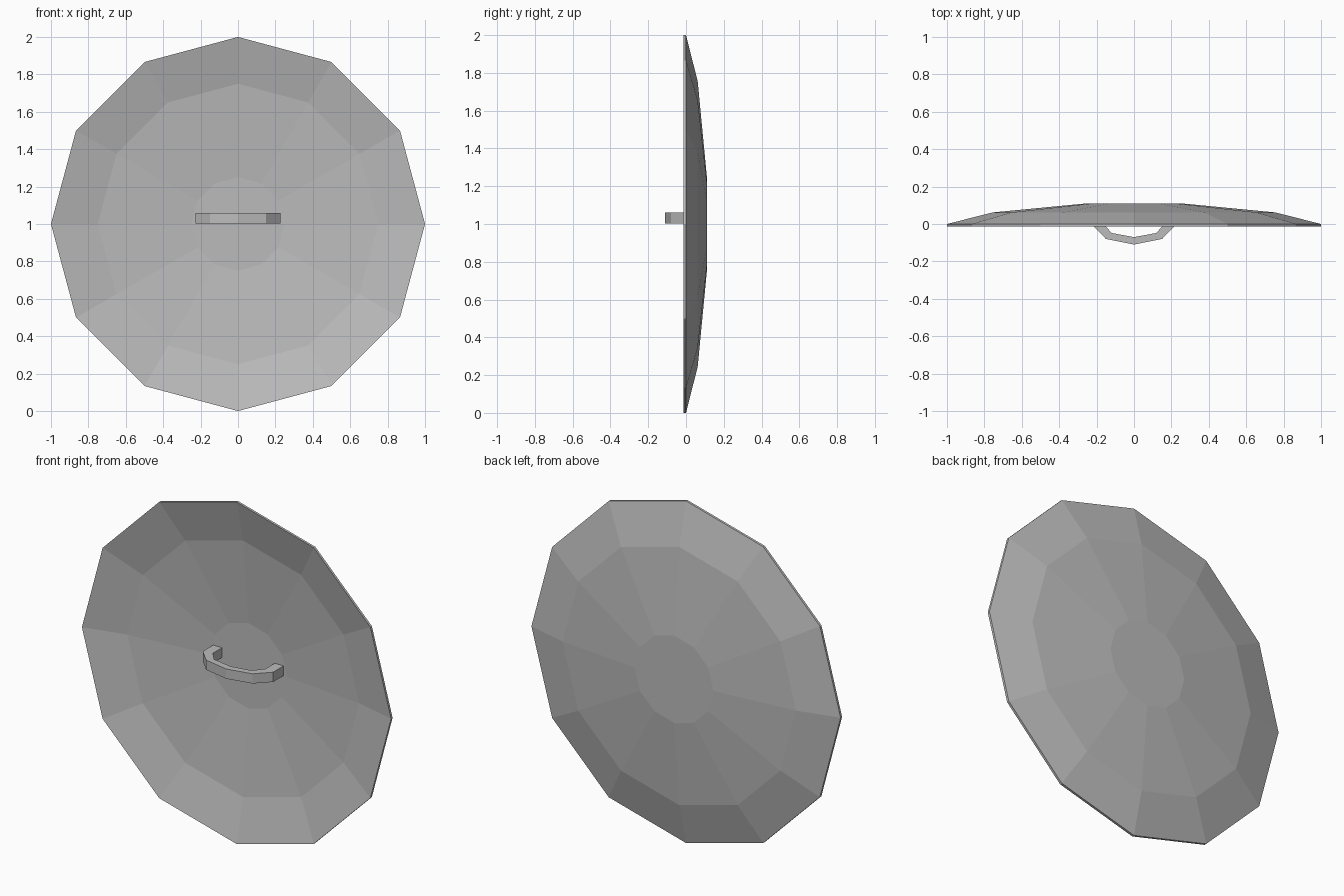
import bpy, bmesh
from math import sin, cos, pi

cube = bpy.data.objects.get("Cube")
if cube:
    bpy.data.objects.remove(cube)

grey = bpy.data.materials.new("plain grey")
grey.use_nodes = True
colour = (0.5, 0.5, 0.5, 1)
grey.diffuse_color = colour
grey.node_tree.nodes["Principled BSDF"].inputs["Base Color"].default_value = colour

SIDES = 12
CENTRE_Z = 1.0


def finish(name, bm):
    bmesh.ops.recalc_face_normals(bm, faces=bm.faces)
    mesh = bpy.data.meshes.new(name)
    bm.to_mesh(mesh)
    bm.free()
    mesh.materials.append(grey)
    obj = bpy.data.objects.new(name, mesh)
    bpy.context.collection.objects.link(obj)
    return obj


# Shield dish: (radius, y) rings from the hub's back, over the rim, to the hub's front
profile = [(0.255, 0.11), (0.755, 0.062), (1.0, 0.0),
           (1.0, -0.014), (0.75, 0.048), (0.25, 0.096)]
bm = bmesh.new()
rings = [[bm.verts.new((r * sin(2 * pi * i / SIDES), y, CENTRE_Z + r * cos(2 * pi * i / SIDES)))
          for i in range(SIDES)] for r, y in profile]
for a, b in zip(rings, rings[1:]):
    for i in range(SIDES):
        j = (i + 1) % SIDES
        bm.faces.new((a[i], a[j], b[j], b[i]))
bm.faces.new(rings[0])
bm.faces.new(rings[-1])
finish("shield_dish", bm)

# Handle: flat bent strap, half outline mirrored, (x, y) pairs of outer and inner edge
outer = [(0.0, -0.11), (0.15, -0.08), (0.228, 0.0), (0.228, 0.1)]
inner = [(0.0, -0.07), (0.12, -0.048), (0.17, 0.01), (0.17, 0.1)]


def mirrored(half):
    return [(-x, y) for x, y in reversed(half[1:])] + half


bm = bmesh.new()
sections = []
for (ox, oy), (ix, iy) in zip(mirrored(outer), mirrored(inner)):
    sections.append([bm.verts.new(p) for p in (
        (ox, oy, 1.003), (ox, oy, 1.06), (ix, iy, 1.06), (ix, iy, 1.003))])
for a, b in zip(sections, sections[1:]):
    for i in range(4):
        j = (i + 1) % 4
        bm.faces.new((a[i], a[j], b[j], b[i]))
bm.faces.new(sections[0])
bm.faces.new(sections[-1])
finish("handle", bm)
